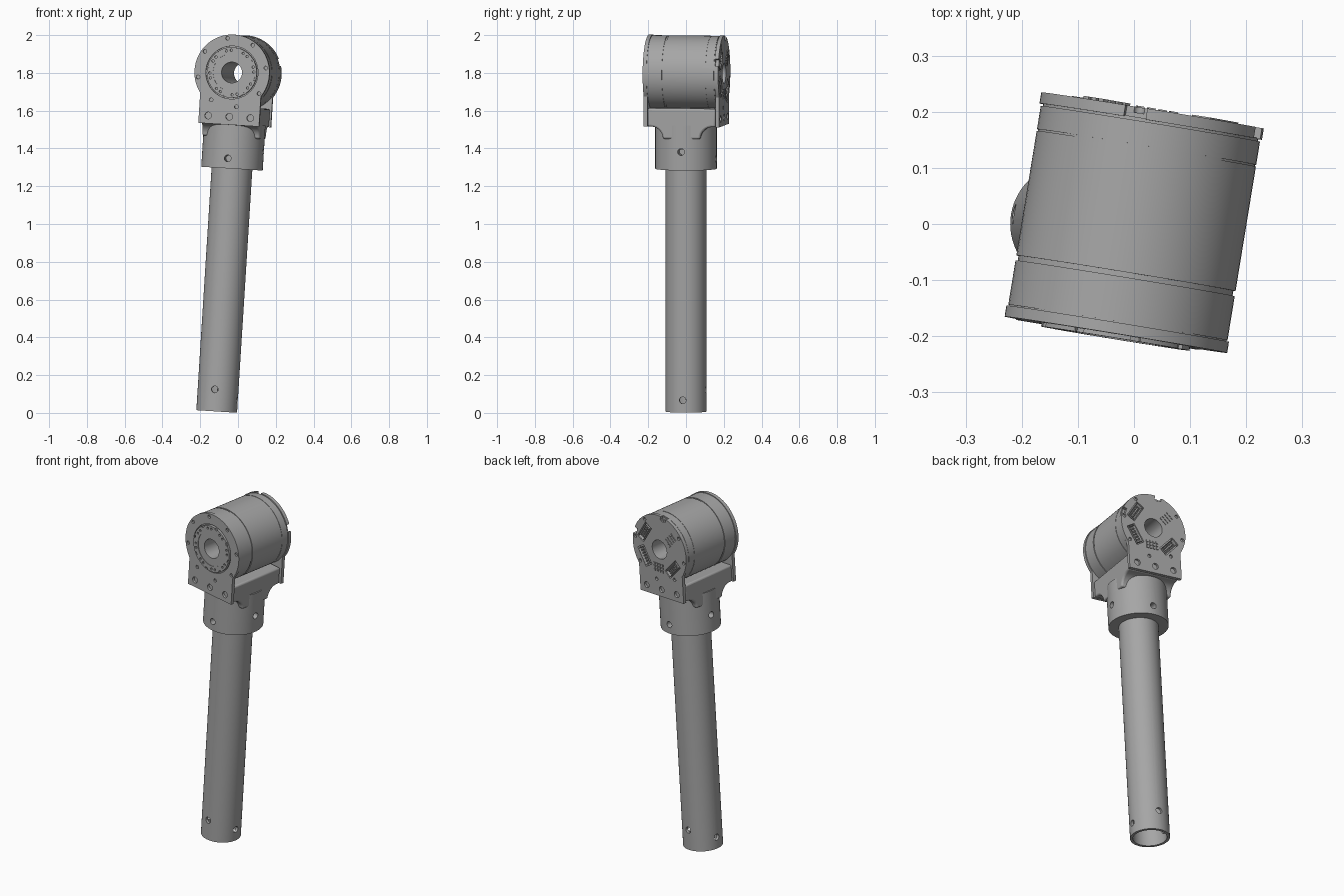
import bpy, bmesh
from math import sin, cos, pi, radians, acos
from mathutils import Matrix, Vector

if "Cube" in bpy.data.objects:
    bpy.data.objects.remove(bpy.data.objects["Cube"])

metal = bpy.data.materials.new("machined grey metal")
metal.use_nodes = True
GREY = (0.38, 0.38, 0.38, 1)
metal.diffuse_color = GREY
metal.node_tree.nodes["Principled BSDF"].inputs["Base Color"].default_value = GREY
parts = []


def finish(bm, name):
    bmesh.ops.recalc_face_normals(bm, faces=bm.faces)
    me = bpy.data.meshes.new(name)
    bm.to_mesh(me)
    bm.free()
    me.materials.append(metal)
    ob = bpy.data.objects.new(name, me)
    bpy.context.collection.objects.link(ob)
    parts.append(ob)
    return ob


def lathe(name, profile, axis, seg=72):
    """Closed (radius, height) profile turned about the y or z axis."""
    bm = bmesh.new()
    rings = []
    for i in range(seg):
        c, s = cos(2 * pi * i / seg), sin(2 * pi * i / seg)
        rings.append([bm.verts.new((r * c, h, r * s) if axis == "Y" else (r * c, r * s, h))
                      for r, h in profile])
    n = len(profile)
    for i in range(seg):
        a, b = rings[i], rings[(i + 1) % seg]
        for j in range(n):
            k = (j + 1) % n
            bm.faces.new((a[j], a[k], b[k], b[j]))
    return finish(bm, name)


def extrude(name, points, vec):
    """Prism from a flat outline of 3D points."""
    bm = bmesh.new()
    face = bm.faces.new([bm.verts.new(p) for p in points])
    new = bmesh.ops.extrude_face_region(bm, geom=[face])["geom"]
    bmesh.ops.translate(bm, verts=[v for v in new if isinstance(v, bmesh.types.BMVert)], vec=vec)
    return finish(bm, name)


def add_rod(bm, centre, r, length, axis, seg=20):
    rot = {"X": Matrix.Rotation(pi / 2, 4, "Y"), "Y": Matrix.Rotation(pi / 2, 4, "X")}[axis]
    bmesh.ops.create_cone(bm, cap_ends=True, segments=seg, radius1=r, radius2=r, depth=length,
                          matrix=Matrix.Translation(centre) @ rot)


def add_box(bm, centre, size, turn=0):
    m = Matrix.Translation(centre) @ Matrix.Rotation(turn, 4, "Y") @ Matrix.Diagonal((*size, 1))
    return bmesh.ops.create_cube(bm, size=1, matrix=m)["verts"]


def cut(ob, bm):
    cutter = finish(bm, "cutter")
    parts.remove(cutter)
    cutter.hide_render = True
    mod = ob.modifiers.new("cut", "BOOLEAN")
    mod.operation, mod.solver, mod.object = "DIFFERENCE", "EXACT", cutter
    bpy.context.view_layer.objects.active = ob
    bpy.ops.object.modifier_apply(modifier=mod.name)
    bpy.data.objects.remove(cutter)


def polar(r, deg, y):
    return Vector((r * cos(radians(deg)), y, r * sin(radians(deg))))


# Motor barrel with grooves, raised output ring and through bore (axis at origin)
barrel = lathe("motor_barrel", [
    (.055, -.204), (.1, -.204), (.1, -.207), (.134, -.207), (.134, -.19), (.196, -.19),
    (.196, -.178), (.198, -.178), (.198, -.098), (.194, -.098), (.194, -.089), (.198, -.089),
    (.198, .136), (.196, .136), (.196, .139), (.198, .139), (.198, .181), (.194, .181),
    (.194, .187), (.055, .187)], "Y")
bm = bmesh.new()
for i in range(8):
    for d in (-4, 4):
        add_rod(bm, polar(.118, i * 45 + 11 + d * 1.6, -.207), .0065, .02, "Y", 12)
    add_box(bm, polar(.134, i * 45 + 33, -.207), (.018, .014, .018), -radians(i * 45 + 33))
cut(barrel, bm)

# End plates: disc running into a square foot
W, FOOT, R = .163, -.277, .201
start = -acos(W / R)
arc = [start + (pi - 2 * start) * i / 60 for i in range(61)]
outline = [(-W, FOOT), (W, FOOT)] + [(R * cos(a), R * sin(a)) for a in arc]
front = extrude("front_plate", [(x, -.2, z) for x, z in outline], (0, .02, 0))
back = extrude("back_plate", [(x, .185, z) for x, z in outline], (0, .02, 0))

for plate, y, bore in ((front, -.19, .14), (back, .195, .055)):
    bm = bmesh.new()
    add_rod(bm, (0, y, 0), bore, .1, "Y", 72)
    for x in (-.113, 0, .113):
        add_rod(bm, (x, y * 1.05, -.235), .018, .025, "Y")
    for i in range(8):
        add_rod(bm, polar(.183, i * 45 + 11, y * 1.05), .01, .02, "Y", 14)
    cut(plate, bm)

# Sockets: (x, z, turn) on the back, plus rim notches
sockets = [(polar(.132, a, 0), radians(90 - a)) for a in (35, 331, 225)]
pin_blocks = [(Vector((-.088, 0, .076)), radians(45)), (Vector((.014, 0, -.108)), 0)]
bm = bmesh.new()
for p, turn in sockets:
    add_box(bm, p + Vector((0, .2, 0)), (.115, .06, .052), turn)
cut(back, bm)
bm = bmesh.new()
for a in (102, 20):
    add_box(bm, polar(.195, a, .195), (.03, .06, .04), -radians(a))
cut(back, bm)

# Connector shells: trays with a row of pins inside
for n, (p, turn) in enumerate(sockets):
    bm = bmesh.new()
    add_box(bm, p + Vector((0, .196, 0)), (.098, .024, .038), turn)
    bm.normal_update()
    top = [f for f in bm.faces if f.normal.y > .9]
    bmesh.ops.inset_region(bm, faces=top, thickness=.006)
    bmesh.ops.translate(bm, verts=top[0].verts, vec=(0, -.015, 0))
    for i in range(5):
        for j in (-1, 1):
            off = Matrix.Rotation(turn, 3, "Y") @ Vector(((i - 2) * .016, .197, j * .007))
            add_box(bm, p + off, (.007, .014, .007), turn)
    finish(bm, f"connector_{n + 1}")

# Pin headers
for n, (p, turn) in enumerate(pin_blocks):
    bm = bmesh.new()
    for i in range(4):
        for j in range(3):
            off = Matrix.Rotation(turn, 3, "Y") @ Vector(((i - 1.5) * .02, .205, (j - 1) * .018))
            add_box(bm, p + off, (.013, .01, .012), turn)
    finish(bm, f"pin_header_{n + 1}")

# Saddle block under the barrel, with concave fillets into the collar
F = .065
half = [(.183, -.18), (.183, FOOT), (.165, FOOT)]
half += [(.165 - F * sin(t), FOOT - F + F * cos(t)) for t in [pi / 2 * i / 10 for i in range(1, 11)]]
profile = half + [(-y, z) for y, z in reversed(half)]
saddle = extrude("saddle_block", [(-.155, y, z) for y, z in profile], (.31, 0, 0))
mod = saddle.modifiers.new("soft edges", "BEVEL")
mod.width, mod.segments, mod.limit_method, mod.angle_limit = .012, 3, "ANGLE", radians(50)

# Clamp collar and hollow tube, both with cross-drilled holes
collar = lathe("clamp_collar", [(.104, -.27), (.163, -.27), (.163, -.508), (.104, -.508)], "Z")
tube = lathe("support_tube", [(.092, -.4), (.108, -.4), (.108, -1.796), (.092, -1.796)], "Z")
for ob, zy, zx, depth in ((collar, -.455, -.41, .4), (tube, -1.68, -1.73, .3)):
    bm = bmesh.new()
    add_rod(bm, (0, 0, zy), .018, depth, "Y")
    cut(ob, bm)
    bm = bmesh.new()
    add_rod(bm, (0, 0, zx), .018, depth, "X")
    cut(ob, bm)

# Pose the assembly and shade it
pose = (Matrix.Translation((0, 0, 1.8)) @ Matrix.Rotation(radians(3.6), 4, "Y")
        @ Matrix.Rotation(radians(-9.3), 4, "Z"))
bpy.ops.object.select_all(action="DESELECT")
for ob in parts:
    ob.matrix_world = pose
    ob.select_set(True)
bpy.context.view_layer.objects.active = parts[0]
bpy.ops.object.shade_smooth_by_angle(angle=radians(30))
